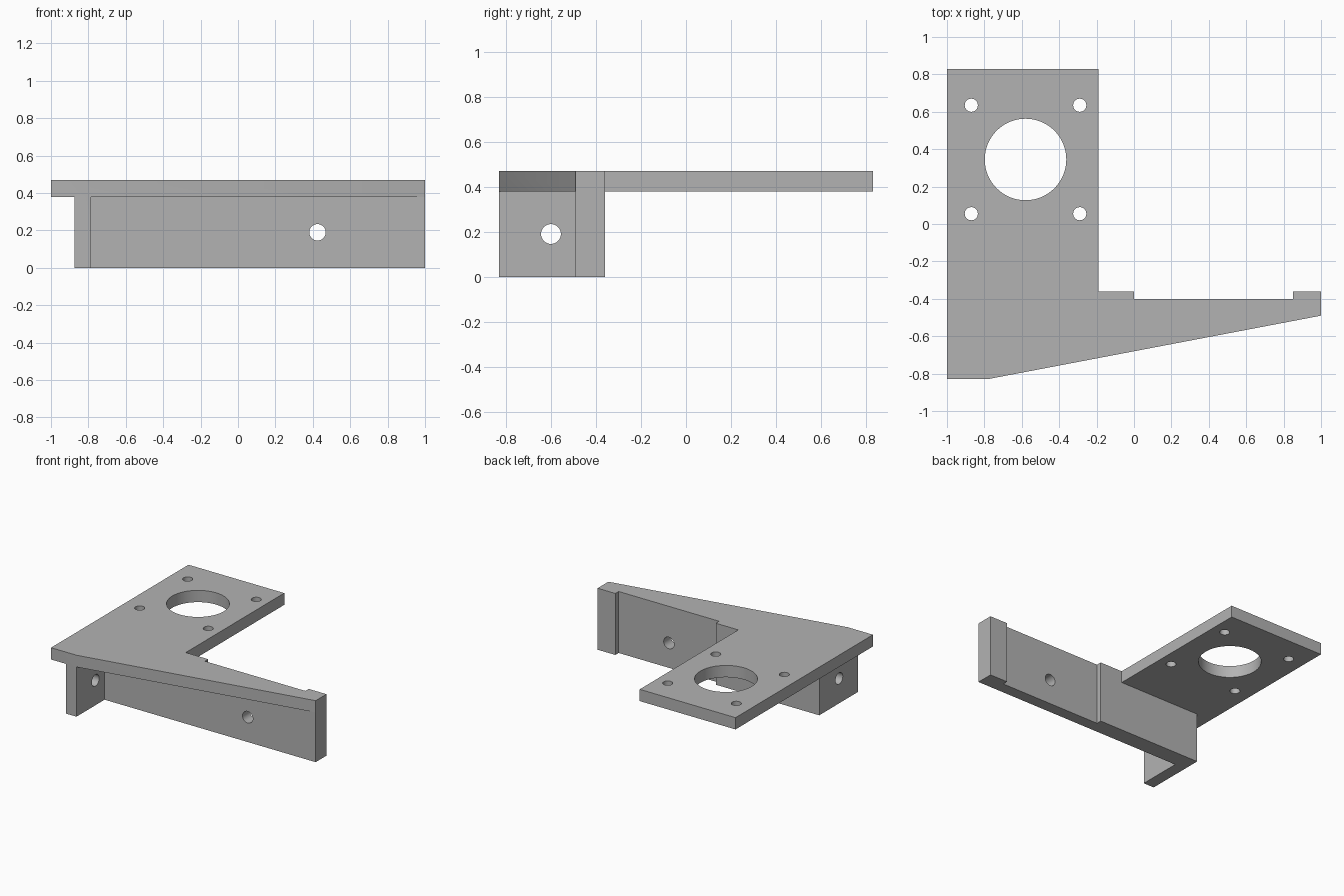
import bpy
import bmesh
from math import radians
from mathutils import Matrix, Vector

cube = bpy.data.objects.get("Cube")
if cube:
    bpy.data.objects.remove(cube, do_unlink=True)

GREY = (0.45, 0.45, 0.45, 1)
grey = bpy.data.materials.new("plain grey")
grey.use_nodes = True
grey.diffuse_color = GREY
grey.node_tree.nodes["Principled BSDF"].inputs["Base Color"].default_value = GREY

TOP, UNDER = 0.47, 0.38        # plate thickness span
BACK, FRONT = -0.36, -0.49     # wall faces
# Back edge with a shallow recess, shared by plate and wall
RECESS = [(1, BACK), (0.85, BACK), (0.85, -0.4), (0, -0.4), (0, BACK)]


def add_object(name, bm):
    bmesh.ops.recalc_face_normals(bm, faces=bm.faces)
    mesh = bpy.data.meshes.new(name)
    bm.to_mesh(mesh)
    bm.free()
    mesh.materials.append(grey)
    obj = bpy.data.objects.new(name, mesh)
    bpy.context.collection.objects.link(obj)
    return obj


def prism(name, outline, low, high):
    bm = bmesh.new()
    face = bm.faces.new([bm.verts.new((x, y, low)) for x, y in outline])
    extruded = bmesh.ops.extrude_face_region(bm, geom=[face])["geom"]
    verts = [v for v in extruded if isinstance(v, bmesh.types.BMVert)]
    bmesh.ops.translate(bm, verts=verts, vec=(0, 0, high - low))
    return add_object(name, bm)


def boolean(target, tool, operation):
    mod = target.modifiers.new(tool.name, 'BOOLEAN')
    mod.operation = operation
    mod.solver = 'EXACT'
    mod.object = tool
    tool.hide_render = True
    tool.hide_set(True)
    tool.display_type = 'WIRE'


# Motor plate with the tapered arm
plate = prism("mounting_bracket", [(-1, -0.83), (-0.785, -0.83), (1, FRONT)] + RECESS
              + [(-0.19, BACK), (-0.19, 0.83), (-1, 0.83)], UNDER, TOP)

# L-shaped wall and side flange, overlapping into the plate
wall = prism("wall_and_flange", [(-0.875, -0.83), (-0.785, -0.83), (-0.785, FRONT),
             (1, FRONT)] + RECESS + [(-0.875, BACK)], 0, UNDER + 0.04)
boolean(plate, wall, 'UNION')

# Round holes: centre, radius, drilling direction
MOTOR = Vector((-0.58, 0.345, 0.42))
holes = [(MOTOR, 0.218, 'Z'),
         (Vector((0.425, -0.43, 0.19)), 0.044, 'Y'),
         (Vector((-0.83, -0.6, 0.19)), 0.044, 'X')]
holes += [(MOTOR + Vector((sx, sy, 0)) * 0.29, 0.035, 'Z') for sx in (-1, 1) for sy in (-1, 1)]
TURN = {'X': Matrix.Rotation(radians(90), 4, 'Y'),
        'Y': Matrix.Rotation(radians(90), 4, 'X'),
        'Z': Matrix.Identity(4)}

bm = bmesh.new()
for centre, radius, axis in holes:
    bmesh.ops.create_cone(bm, cap_ends=True, segments=64, radius1=radius, radius2=radius,
                          depth=0.24, matrix=Matrix.Translation(centre) @ TURN[axis])
boolean(plate, add_object("hole_cutters", bm), 'DIFFERENCE')

# Apply the cuts, then smooth only the hole walls
bpy.context.view_layer.objects.active = plate
plate.select_set(True)
for mod in list(plate.modifiers):
    bpy.ops.object.modifier_apply(modifier=mod.name)
for name in ("wall_and_flange", "hole_cutters"):
    bpy.data.objects.remove(bpy.data.objects[name], do_unlink=True)
bm = bmesh.new()
bm.from_mesh(plate.data)
bmesh.ops.remove_doubles(bm, verts=bm.verts, dist=0.0001)
bmesh.ops.dissolve_limit(bm, angle_limit=radians(1), verts=bm.verts, edges=bm.edges)
bm.to_mesh(plate.data)
bm.free()
bpy.ops.object.shade_smooth_by_angle(angle=radians(30))
